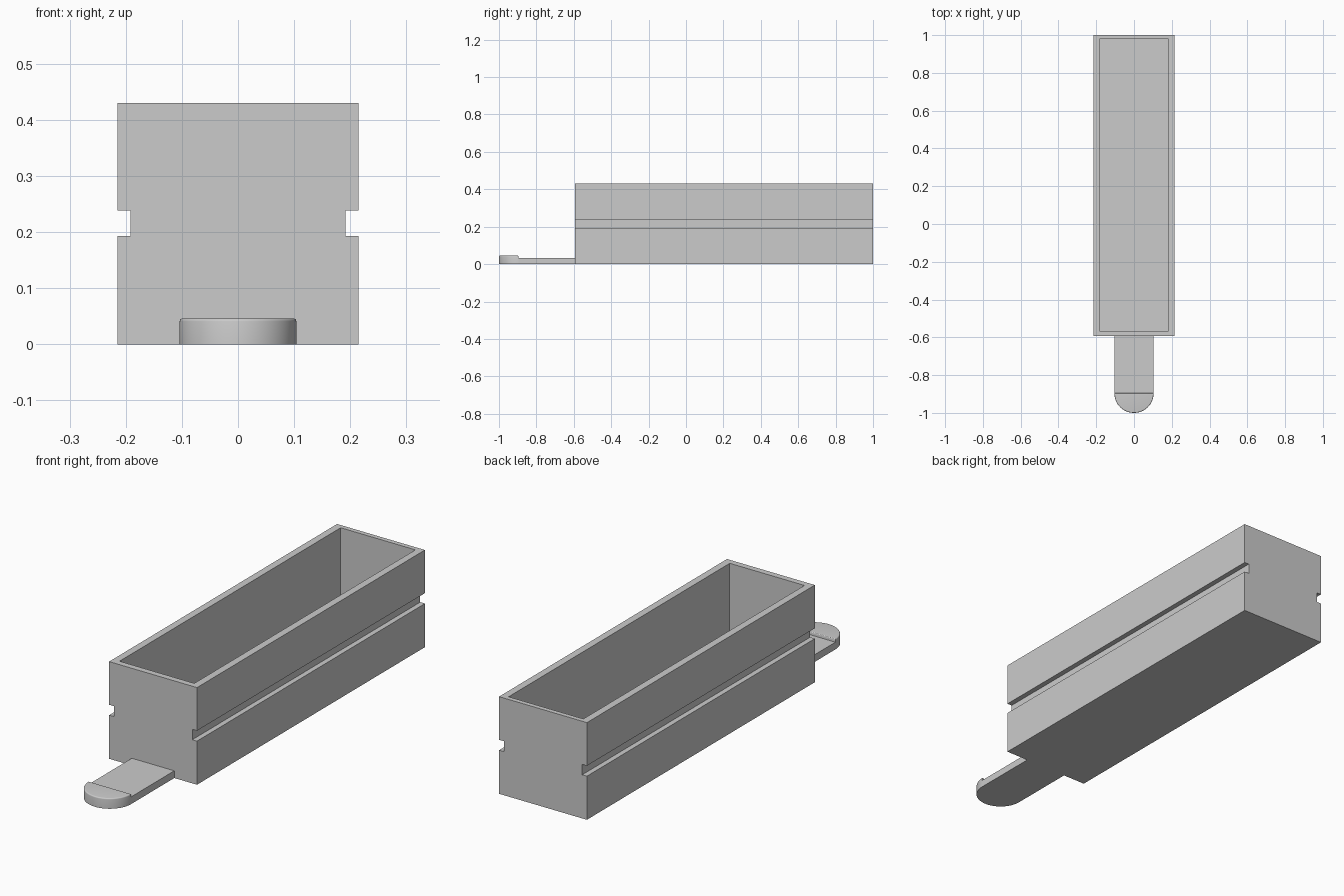
import bpy, bmesh, math

cube = bpy.data.objects.get("Cube")
if cube:
    bpy.data.objects.remove(cube, do_unlink=True)

grey = bpy.data.materials.new("plain_grey")
grey.use_nodes = True
colour = (0.6, 0.6, 0.6, 1)
grey.diffuse_color = colour
grey.node_tree.nodes["Principled BSDF"].inputs["Base Color"].default_value = colour

HALF_W, HEIGHT = 0.215, 0.43
FRONT, BACK = -0.594, 1.0
TAB_R, TAB_Y = 0.104, -0.896


def finish(bm, name):
    bmesh.ops.recalc_face_normals(bm, faces=bm.faces)
    mesh = bpy.data.meshes.new(name)
    bm.to_mesh(mesh)
    bm.free()
    mesh.materials.append(grey)
    obj = bpy.data.objects.new(name, mesh)
    bpy.context.collection.objects.link(obj)
    return obj


def prism(points, offset):
    """Closed outline of 3D points, extruded along offset."""
    bm = bmesh.new()
    face = bm.faces.new([bm.verts.new(p) for p in points])
    ext = bmesh.ops.extrude_face_region(bm, geom=[face])
    verts = [v for v in ext["geom"] if isinstance(v, bmesh.types.BMVert)]
    bmesh.ops.translate(bm, vec=offset, verts=verts)
    return bm


# Drawer box: grooved cross-section run from front to back
groove = HALF_W - 0.023
side = [(HALF_W, 0), (HALF_W, 0.193), (groove, 0.193),
        (groove, 0.239), (HALF_W, 0.239), (HALF_W, HEIGHT)]
outline = side + [(-x, z) for x, z in reversed(side)]
bm = prism([(x, FRONT, z) for x, z in outline], (0, BACK - FRONT, 0))

# Open cavity: inset the top face, slide the rim to its wall widths, sink the floor
bmesh.ops.recalc_face_normals(bm, faces=bm.faces)
top = max(bm.faces, key=lambda f: f.calc_center_median().z)
bmesh.ops.inset_region(bm, faces=[top], thickness=0.02)
for v in top.verts:
    v.co.x = math.copysign(0.183, v.co.x)
    v.co.y = 0.979 if v.co.y > 0 else -0.567
floor = bmesh.ops.extrude_face_region(bm, geom=[top])
bmesh.ops.translate(bm, vec=(0, 0, 0.03 - HEIGHT),
                    verts=[v for v in floor["geom"] if isinstance(v, bmesh.types.BMVert)])
if top.is_valid:
    bmesh.ops.delete(bm, geom=[top], context="FACES_ONLY")
finish(bm, "drawer_box")

# Flat pull tab
tab = [(-TAB_R, TAB_Y, 0), (TAB_R, TAB_Y, 0), (TAB_R, FRONT, 0), (-TAB_R, FRONT, 0)]
finish(prism(tab, (0, 0, 0.032)), "pull_tab")

# Raised half-round grip with a softened top edge
steps = 40
arc = [(TAB_R * math.cos(math.pi * (1 + i / steps)),
        TAB_Y + TAB_R * math.sin(math.pi * (1 + i / steps)), 0)
       for i in range(steps + 1)]
bm = prism(arc, (0, 0, 0.046))
rim = [e for e in bm.edges if all(v.co.z > 0.04 for v in e.verts)]
bmesh.ops.bevel(bm, geom=rim, offset=0.005, offset_type="OFFSET",
                segments=4, profile=0.5, affect="EDGES")
grip = finish(bm, "tab_grip")
bpy.context.view_layer.objects.active = grip
grip.select_set(True)
bpy.ops.object.shade_smooth_by_angle(angle=math.radians(35))
